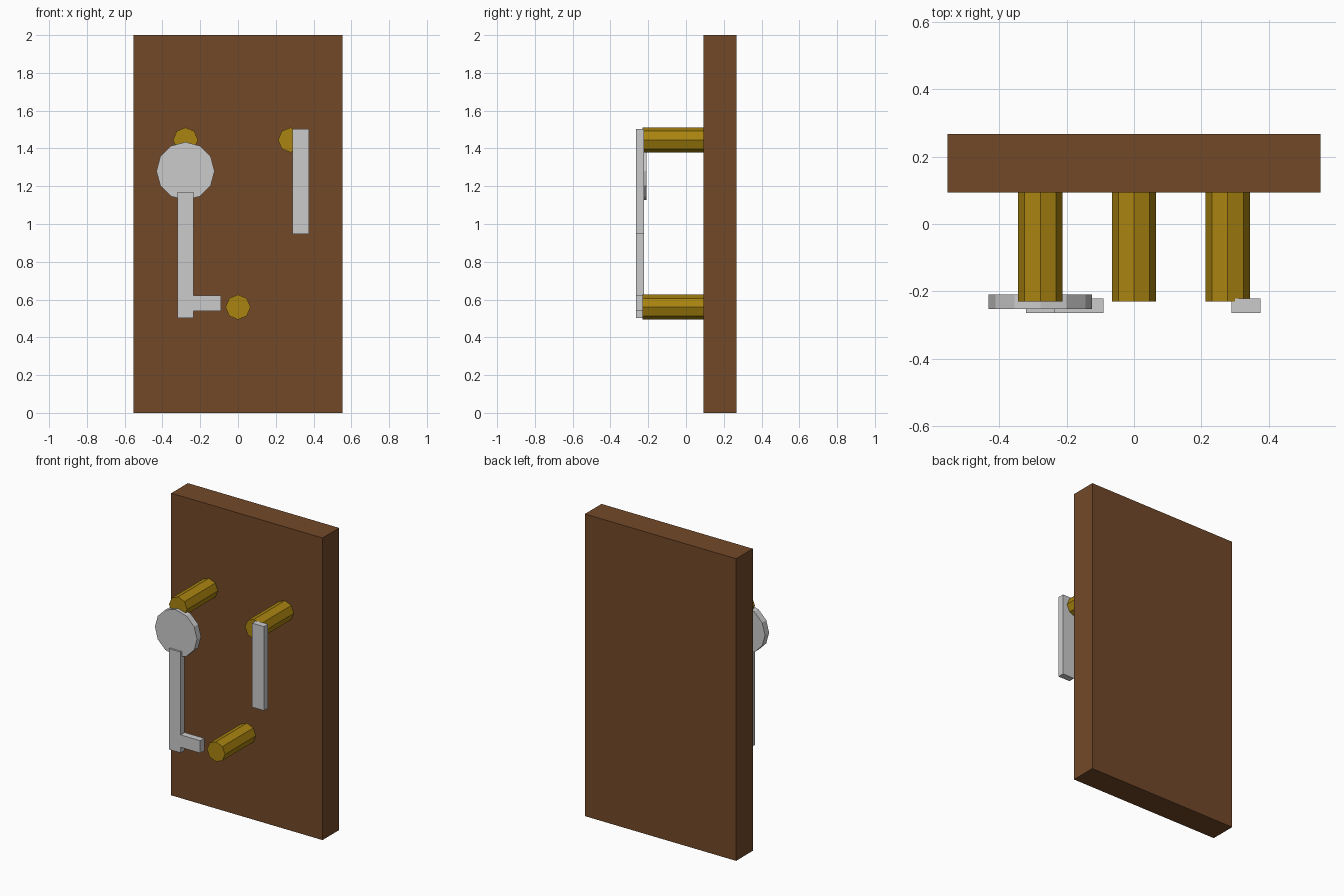
import bpy, bmesh
from math import cos, sin, tau

if "Cube" in bpy.data.objects:
    bpy.data.objects.remove(bpy.data.objects["Cube"])


def material(name, color):
    m = bpy.data.materials.new(name)
    m.diffuse_color = color
    m.use_nodes = True
    m.node_tree.nodes["Principled BSDF"].inputs["Base Color"].default_value = m.diffuse_color
    return m


def extrude_profile(name, pts, y0, y1, mat=None):
    """Extrude an outline drawn in the x-z plane from y0 (front) to y1 (back)."""
    bm = bmesh.new()
    face = bm.faces.new([bm.verts.new((x, y0, z)) for x, z in pts])
    ext = bmesh.ops.extrude_face_region(bm, geom=[face], use_keep_orig=True)
    moved = [v for v in ext["geom"] if isinstance(v, bmesh.types.BMVert)]
    bmesh.ops.translate(bm, verts=moved, vec=(0, y1 - y0, 0))
    bmesh.ops.recalc_face_normals(bm, faces=bm.faces)
    mesh = bpy.data.meshes.new(name)
    bm.to_mesh(mesh)
    bm.free()
    obj = bpy.data.objects.new(name, mesh)
    bpy.context.collection.objects.link(obj)
    if mat:
        mesh.materials.append(mat)
    return obj


def rect(x0, x1, z0, z1):
    return [(x0, z0), (x1, z0), (x1, z1), (x0, z1)]


def ngon(x, z, r, n):
    return [(x + r * cos(tau * i / n), z + r * sin(tau * i / n)) for i in range(n)]


wood = material("wood", (0.17, 0.066, 0.022, 1))
brass = material("brass", (0.40, 0.23, 0.005, 1))

# Backing board
extrude_profile("board", rect(-0.554, 0.554, 0, 2), 0.093, 0.267, wood)

# Three octagonal pegs
for name, x, z in (("peg_left", -0.278, 1.445),
                   ("peg_right", 0.278, 1.445),
                   ("peg_lower", 0, 0.56)):
    extrude_profile(name, ngon(x, z, 0.066, 8), -0.23, 0.095, brass)

# Key hanging on the left peg: round head, then shaft with its bit
extrude_profile("key_head", ngon(-0.278, 1.28, 0.154, 12), -0.252, -0.209)
extrude_profile("key_shaft", [
    (-0.321, 0.503), (-0.235, 0.503), (-0.235, 0.54), (-0.091, 0.54),
    (-0.091, 0.622), (-0.235, 0.622), (-0.235, 1.17), (-0.321, 1.17),
], -0.265, -0.222)

# Plain bar hanging on the right peg
extrude_profile("hanging_bar", rect(0.289, 0.376, 0.946, 1.502), -0.265, -0.222)
